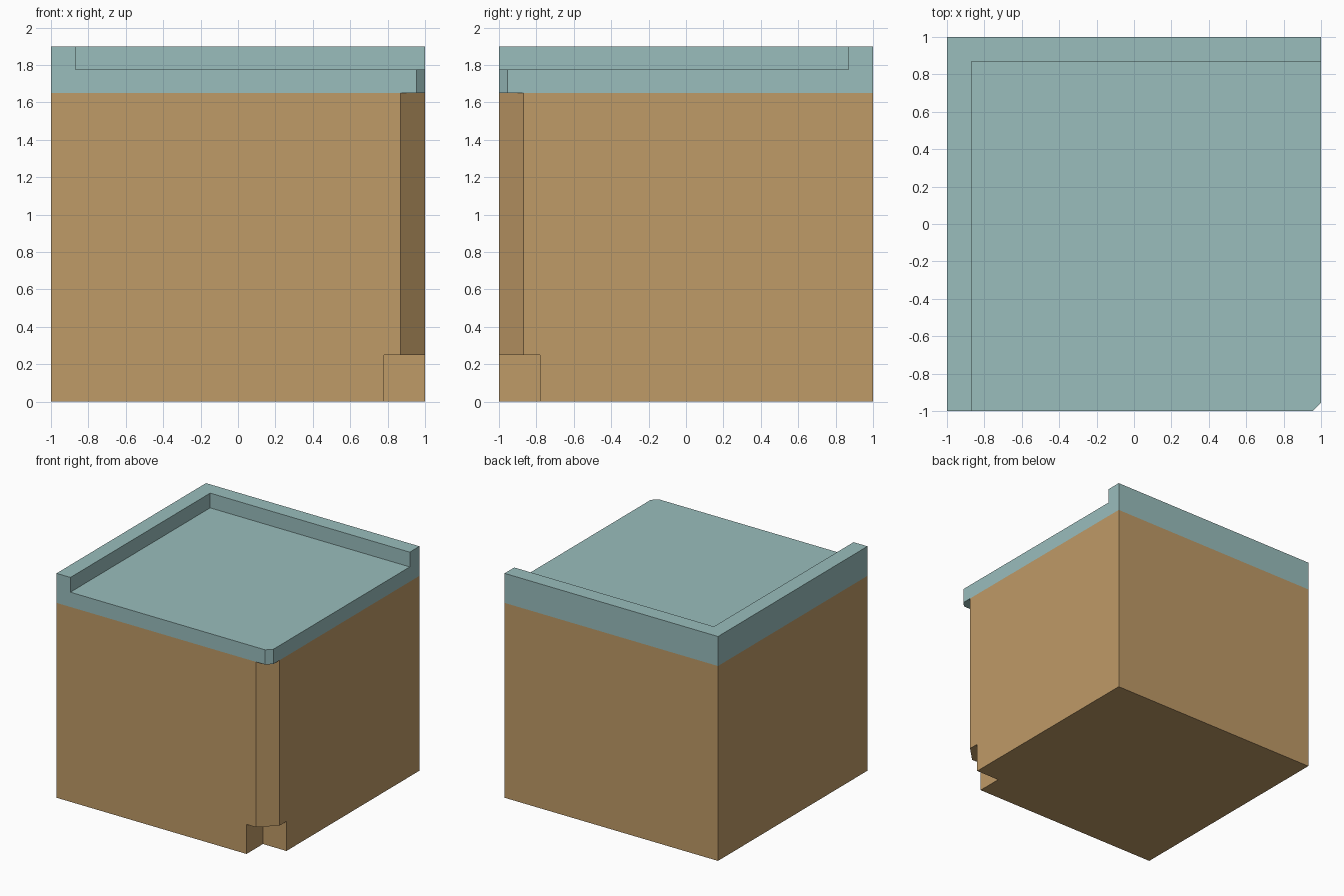
import bpy
import bmesh

cube = bpy.data.objects.get("Cube")
if cube:
    bpy.data.objects.remove(cube, do_unlink=True)


def material(name, colour):
    mat = bpy.data.materials.new(name)
    mat.use_nodes = True
    mat.diffuse_color = (*colour, 1)
    mat.node_tree.nodes["Principled BSDF"].inputs["Base Color"].default_value = (*colour, 1)
    return mat


def prism(name, outline, bottom, top, mat=None):
    """Extrude a counter-clockwise xy outline from bottom to top."""
    bm = bmesh.new()
    base = bm.faces.new([bm.verts.new((x, y, bottom)) for x, y in outline])
    ext = bmesh.ops.extrude_face_region(bm, geom=[base], use_keep_orig=True)
    for v in ext["geom"]:
        if isinstance(v, bmesh.types.BMVert):
            v.co.z = top
    bmesh.ops.recalc_face_normals(bm, faces=bm.faces)
    mesh = bpy.data.meshes.new(name)
    bm.to_mesh(mesh)
    bm.free()
    obj = bpy.data.objects.new(name, mesh)
    bpy.context.collection.objects.link(obj)
    if mat:
        mesh.materials.append(mat)
    return obj


def rect(x0, y0, x1, y1):
    return [(x0, y0), (x1, y0), (x1, y1), (x0, y1)]


def chamfered(cut):
    """Square with its front left corner cut off."""
    return [(-1, -1), (1 - cut, -1), (1, cut - 1), (1, 1), (-1, 1)]


def carve(obj, cutter):
    """Subtract the cutter, then discard it."""
    cutter.hide_render = True
    mod = obj.modifiers.new("carve", "BOOLEAN")
    mod.operation = "DIFFERENCE"
    mod.solver = "EXACT"
    mod.object = cutter
    bpy.context.view_layer.objects.active = obj
    bpy.ops.object.modifier_apply(modifier=mod.name)
    bpy.data.objects.remove(cutter, do_unlink=True)


earth = material("earth brown", (0.52, 0.325, 0.135))
teal = material("pale teal", (0.32, 0.51, 0.505))

BODY_TOP, FLOOR, RIM_TOP = 1.65, 1.775, 1.90
NOTCH_TOP = 0.25

# Earth block: chamfered corner with a square notch at its foot
body = prism("earth_block", chamfered(0.13), 0, BODY_TOP, earth)
carve(body, prism("notch_cutter", rect(0.78, -1.2, 1.2, -0.78), -0.2, NOTCH_TOP))

# Cap: slab with a raised rim along the back and right sides
cap = prism("cap_with_rim", chamfered(0.045), BODY_TOP, RIM_TOP, teal)
carve(cap, prism("floor_cutter", rect(-0.87, -1.2, 1.2, 0.87), FLOOR, RIM_TOP + 0.2))
